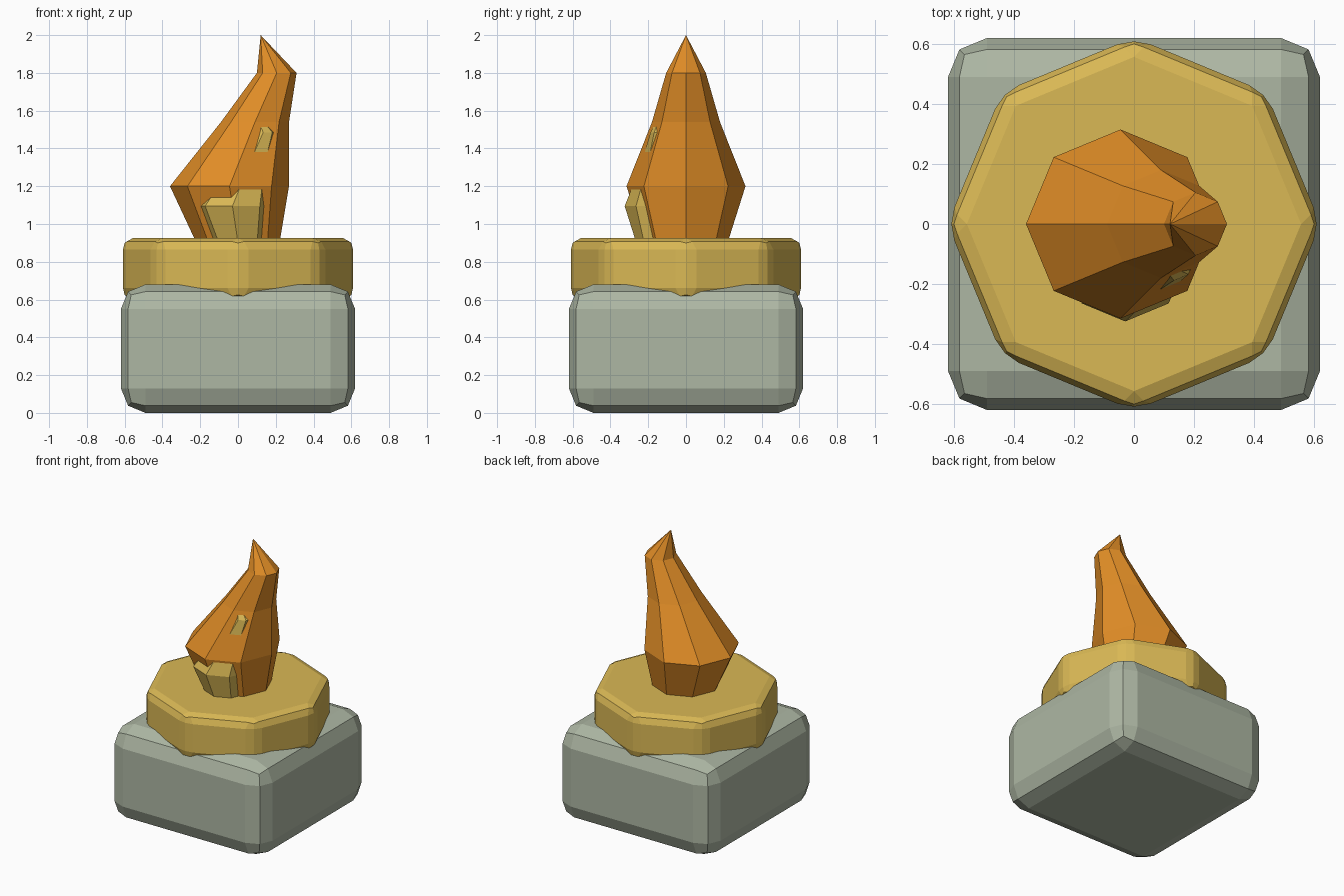
import bpy
import bmesh
from math import cos, sin, tau

cube = bpy.data.objects.get("Cube")
if cube:
    bpy.data.objects.remove(cube, do_unlink=True)


def make_material(name, rgb):
    mat = bpy.data.materials.new(name)
    mat.use_nodes = True
    color = (*rgb, 1.0)
    mat.diffuse_color = color
    mat.node_tree.nodes["Principled BSDF"].inputs["Base Color"].default_value = color
    return mat


stone = make_material("grey_green_stone", (0.42, 0.475, 0.37))
gold = make_material("gold", (0.70, 0.48, 0.09))
orange = make_material("flame_orange", (0.76, 0.27, 0.02))


def finish(obj, name, mat, bevel=0.0):
    obj.name = obj.data.name = name
    obj.data.materials.append(mat)
    if bevel:
        mod = obj.modifiers.new("Soft edges", "BEVEL")
        mod.width = bevel
        mod.segments = 2
        mod.limit_method = 'NONE'
    return obj


# Stone base: a chamfered block
bpy.ops.mesh.primitive_cube_add(size=1, location=(0, 0, 0.34))
base = bpy.context.object
base.data.transform(base.matrix_basis.Diagonal((1.24, 1.24, 0.68, 1)))
finish(base, "stone_base", stone, 0.13)

# Gold bowl: a chamfered octagonal slab
bpy.ops.mesh.primitive_cylinder_add(vertices=8, radius=0.622, depth=0.325,
                                    location=(0, 0, 0.7625))
finish(bpy.context.object, "gold_bowl", gold, 0.06)

# Flame: leaning eight-sided loft, as (height, sideways shift, radius)
FLAME_RINGS = [(0, 0, 0.22), (0.3, -0.045, 0.315), (0.64, 0.09, 0.18), (0.9, 0.205, 0.105)]
FLAME_TIP = (0.12, 0, 1.1)
SIDES = 8


def make_flame(name, mat, location, scale):
    bm = bmesh.new()
    rings = [[bm.verts.new((x + r * cos(tau * i / SIDES), r * sin(tau * i / SIDES), z))
              for i in range(SIDES)] for z, x, r in FLAME_RINGS]
    tip = bm.verts.new(FLAME_TIP)
    bm.faces.new(rings[0][::-1])
    for i in range(SIDES):
        j = (i + 1) % SIDES
        for low, high in zip(rings, rings[1:]):
            bm.faces.new((low[i], low[j], high[j], high[i]))
        bm.faces.new((rings[-1][i], rings[-1][j], tip))
    bmesh.ops.scale(bm, vec=(scale, scale, scale), verts=bm.verts)
    mesh = bpy.data.meshes.new(name)
    bm.to_mesh(mesh)
    bm.free()
    obj = bpy.data.objects.new(name, mesh)
    obj.location = location
    bpy.context.collection.objects.link(obj)
    return finish(obj, name, mat)


make_flame("outer_flame", orange, (0, 0, 0.9), 1.0)
# Smaller flame pokes out through the front of the large one
make_flame("inner_flame", gold, (0, -0.12, 0.9), 0.65)
